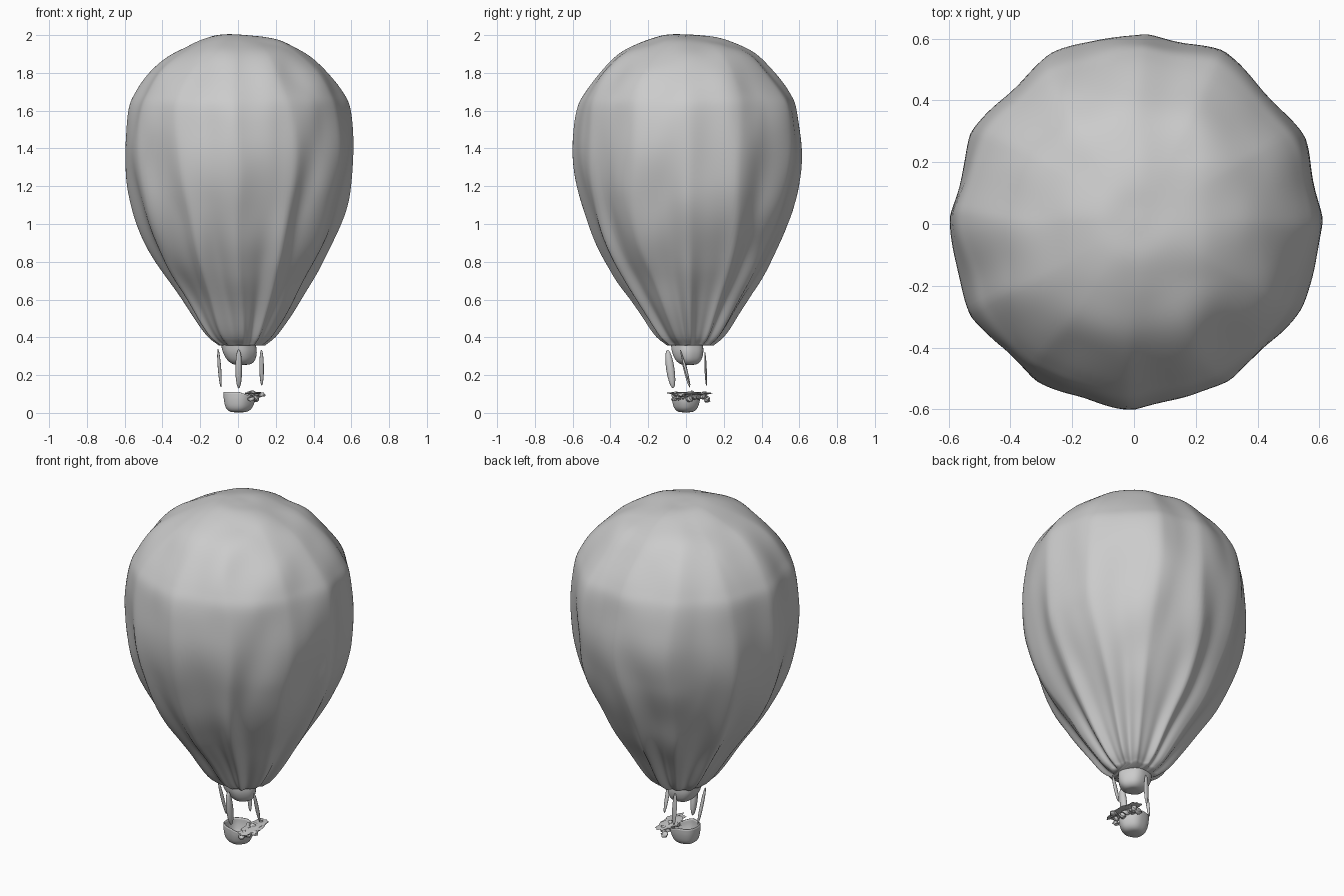
import bpy, bmesh, math, random
from mathutils import Vector, Matrix, noise

random.seed(4)
cube = bpy.data.objects.get("Cube")
if cube:
    bpy.data.objects.remove(cube, do_unlink=True)

grey = bpy.data.materials.new("plain grey")
grey.use_nodes = True
grey.diffuse_color = (0.6, 0.6, 0.6, 1)
grey.node_tree.nodes["Principled BSDF"].inputs["Base Color"].default_value = (0.6, 0.6, 0.6, 1)


def finish(name, bm, angle):
    bmesh.ops.recalc_face_normals(bm, faces=bm.faces)
    mesh = bpy.data.meshes.new(name)
    bm.to_mesh(mesh)
    bm.free()
    mesh.materials.append(grey)
    obj = bpy.data.objects.new(name, mesh)
    bpy.context.collection.objects.link(obj)
    bpy.ops.object.select_all(action="DESELECT")
    obj.select_set(True)
    bpy.context.view_layer.objects.active = obj
    bpy.ops.object.shade_smooth_by_angle(angle=math.radians(angle))
    return obj


def spline(points, steps):
    """Smooth curve through profile points (radius, height)."""
    pts = [Vector(p) for p in points]
    pts = [2 * pts[0] - pts[1]] + pts + [2 * pts[-1] - pts[-2]]
    out = []
    for a, b, c, d in zip(pts, pts[1:], pts[2:], pts[3:]):
        for i in range(steps):
            t = i / steps
            out.append(0.5 * (2 * b + (c - a) * t + (2 * a - 5 * b + 4 * c - d) * t**2
                              + (3 * b - a - 3 * c + d) * t**3))
    return out + [pts[-2]]


def lathe(bm, profile, sides, shape):
    """Rings placed by shape(angle, radius, height), closed at the last ring."""
    rings = []
    for r, z in profile:
        rings.append([bm.verts.new(shape(math.tau * i / sides, r, z)) for i in range(sides)])
    for a, b in zip(rings, rings[1:]):
        for i in range(sides):
            j = (i + 1) % sides
            bm.faces.new((a[i], a[j], b[j], b[i]))
    bm.faces.new(rings[-1])
    return rings


# Envelope: a gathered bag with folds that deepen toward the mouth
def cloth(a, r, z):
    h = min(max((z - 0.35) / 1.65, 0), 1)
    wander = a + 0.13 * noise.noise((math.cos(a) * 1.5, math.sin(a) * 1.5, z * 1.5))
    crease = 1 - 2 * abs(math.sin(wander * 6)) ** 1.3
    small = math.cos(wander * 19 + 1)
    fold = (0.01 + 0.07 * (1 - h) ** 3) * crease + 0.03 * (1 - h) ** 4 * small
    lean = 0.01 * math.cos(2 * a - 1.2)
    lump = 0.04 * noise.noise((math.cos(a) * r * 5, math.sin(a) * r * 5, z * 2.6 + 3))
    fade = min(1, r / 0.45) ** 2 if z > 1.7 else 1
    k = r * (1 + fold * fade + lean + lump)
    shift = 0.02 * (1 - h) ** 4 + 0.008 * h
    drop = 0.45 * lump * max(0, h - 0.8) / 0.2
    return (k * math.cos(a) + shift, k * math.sin(a) + shift, z + drop)


bag = [(0.115, 0.357), (0.182, 0.42), (0.3, 0.6), (0.428, 0.8), (0.523, 1.0), (0.578, 1.2),
       (0.6, 1.4), (0.578, 1.6), (0.535, 1.7), (0.456, 1.81), (0.36, 1.9),
       (0.25, 1.956), (0.13, 1.99), (0.02, 1.998)]
bm = bmesh.new()
rings = lathe(bm, spline(bag, 6), 192, cloth)
bm.faces.new(rings[0])
finish("envelope", bm, 80)


# Bowls: burner skirt under the mouth and basket below, its rim dipping on the left
def bowl(name, cx, cy, profile, lean, dent, dip):
    def shape(a, r, z):
        ripple = 1 + dent * math.cos(5 * a + 0.6)
        low = 1 - (z - profile[-1][1]) / (profile[0][1] - profile[-1][1])
        sag = dip * (1 - low) * max(0, math.cos(a))
        return (cx + lean * low + r * ripple * math.cos(a),
                cy + 0.5 * lean * low + 0.92 * r * ripple * math.sin(a), z - sag)
    b = bmesh.new()
    lathe(b, spline(profile, 4), 40, shape)
    obj = finish(name, b, 50)
    wall = obj.modifiers.new("wall", "SOLIDIFY")
    wall.thickness = 0.006
    wall.offset = -1


bowl("burner_skirt", 0.0, 0.006, [(0.092, 0.365), (0.089, 0.32), (0.073, 0.28), (0.046, 0.258),
                                  (0.01, 0.254)], 0.02, 0.03, 0)
bowl("basket", 0.006, 0.002, [(0.084, 0.11), (0.08, 0.07), (0.068, 0.03), (0.046, 0.008),
                              (0.01, 0.002)], -0.006, 0.025, 0.03)

# Suspension ropes: short slivers, pointed at both ends
ropes = {
    "front_rope": ((0.004, -0.098, 0.335), (0.004, -0.068, 0.13), 0.018, 0.022),
    "back_rope": ((0.0, 0.1, 0.325), (0.004, 0.108, 0.14), 0.015, 0.006),
    "left_rope": ((0.124, -0.03, 0.335), (0.126, 0.022, 0.145), 0.012, 0.007),
    "right_rope": ((-0.106, -0.03, 0.34), (-0.09, 0.02, 0.135), 0.009, 0.01),
}
for name, (top, bottom, wx, wy) in ropes.items():
    top, bottom = Vector(top), Vector(bottom)
    axis = top - bottom
    turn = Vector((0, 0, 1)).rotation_difference(axis).to_matrix().to_4x4()
    size = Matrix.Diagonal((wx, wy, axis.length / 2, 1))
    bm = bmesh.new()
    bmesh.ops.create_uvsphere(bm, u_segments=12, v_segments=10, radius=1,
                              matrix=Matrix.Translation((top + bottom) / 2) @ turn @ size)
    finish(name, bm, 60)

# Crumpled bundles along the basket's left rim
bm = bmesh.new()
for i in range(14):
    t = i / 13
    spot = Vector((0.09 + random.uniform(-0.035, 0.035), -0.065 + 0.175 * t,
                   0.086 + random.uniform(-0.016, 0.016)))
    size = Matrix.Diagonal((random.uniform(0.016, 0.026), random.uniform(0.012, 0.02),
                            random.uniform(0.01, 0.02), 1))
    new = bmesh.ops.create_icosphere(bm, subdivisions=2, radius=1)["verts"]
    for v in new:
        v.co *= 1 + 0.6 * noise.noise(v.co * 1.8 + Vector((i, 0, 0)))
    bmesh.ops.transform(bm, verts=new, matrix=Matrix.Translation(spot) @ size)
# Thin ragged lip lying over the bundles
lip = bmesh.ops.create_icosphere(bm, subdivisions=3, radius=1)["verts"]
for v in lip:
    v.co *= 1 + 0.5 * noise.noise(v.co * 3)
bmesh.ops.transform(bm, verts=lip, matrix=Matrix.Translation((0.085, 0.02, 0.103))
                    @ Matrix.Diagonal((0.045, 0.11, 0.007, 1)))
finish("rim_bundles", bm, 40)
